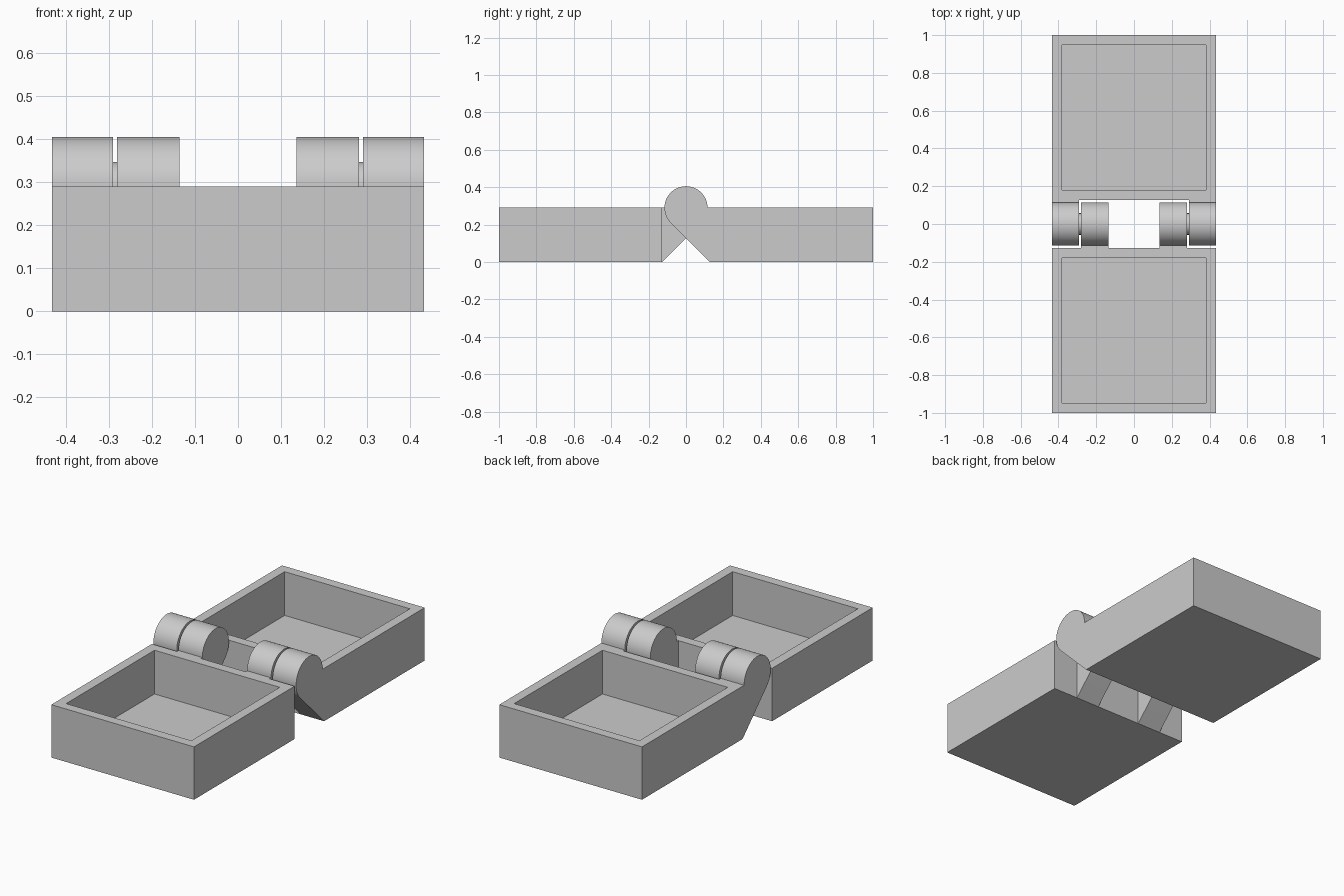
import bpy, bmesh, math

old = bpy.data.objects.get("Cube")
if old:
    bpy.data.objects.remove(old, do_unlink=True)

HALF_W, TRAY_IN, TRAY_OUT = 0.433, 0.128, 1.0
HEIGHT, WALL, FLOOR = 0.29, 0.053, 0.05
RADIUS = 0.115

grey = bpy.data.materials.new("plain grey")
grey.use_nodes = True
colour = (0.6, 0.6, 0.6, 1)
grey.diffuse_color = colour
grey.node_tree.nodes["Principled BSDF"].inputs["Base Color"].default_value = colour


def finish(bm, name):
    bmesh.ops.recalc_face_normals(bm, faces=bm.faces)
    mesh = bpy.data.meshes.new(name)
    bm.to_mesh(mesh)
    bm.free()
    mesh.materials.append(grey)
    mesh.shade_smooth()
    mesh.set_sharp_from_angle(angle=math.radians(30))
    obj = bpy.data.objects.new(name, mesh)
    bpy.context.collection.objects.link(obj)
    return obj


def extrude_profile(name, points, x0, x1):
    """Extrude a (y, z) outline along x."""
    bm = bmesh.new()
    face = bm.faces.new([bm.verts.new((x0, y, z)) for y, z in points])
    out = bmesh.ops.extrude_face_region(bm, geom=[face])
    verts = [g for g in out["geom"] if isinstance(g, bmesh.types.BMVert)]
    bmesh.ops.translate(bm, verts=verts, vec=(x1 - x0, 0, 0))
    return finish(bm, name)


def tray(name, side):
    """Open box with an even wall and a sunken floor."""
    bm = bmesh.new()
    bmesh.ops.create_cube(bm, size=1)
    for v in bm.verts:
        v.co.x *= 2 * HALF_W
        v.co.y = side * (TRAY_IN if v.co.y < 0 else TRAY_OUT)
        v.co.z = HEIGHT if v.co.z > 0 else 0
    bmesh.ops.recalc_face_normals(bm, faces=bm.faces)
    top = max(bm.faces, key=lambda f: f.calc_center_median().z)
    bmesh.ops.inset_region(bm, faces=[top], thickness=WALL, use_even_offset=True)
    out = bmesh.ops.extrude_face_region(bm, geom=[top])
    verts = [g for g in out["geom"] if isinstance(g, bmesh.types.BMVert)]
    if top.is_valid:
        bmesh.ops.delete(bm, geom=[top], context="FACES")
    bmesh.ops.translate(bm, verts=verts, vec=(0, 0, FLOOR - HEIGHT))
    return finish(bm, name)


def knuckle_outline(side):
    """Round barrel with a sloped arm running down to the tray's lower edge."""
    steps = 60
    pts = []
    for i in range(steps + 1):
        a = math.radians(225 * (1 - i / steps))
        pts.append((side * RADIUS * math.cos(a), HEIGHT + RADIUS * math.sin(a)))
    return pts + [(side * TRAY_IN, HEIGHT), (side * TRAY_IN, 0)]


tray("front_tray", -1)
tray("back_tray", 1)

# Hinges: outer knuckles belong to the back tray, inner ones to the front tray
for label, s in (("left", 1), ("right", -1)):
    extrude_profile(label + "_outer_knuckle", knuckle_outline(1), s * 0.291, s * HALF_W)
    extrude_profile(label + "_inner_knuckle", knuckle_outline(-1), s * 0.136, s * 0.281)
    ring = [2 * math.pi * i / 48 for i in range(48)]
    pin = [(0.057 * math.cos(a), HEIGHT + 0.057 * math.sin(a)) for a in ring]
    extrude_profile(label + "_hinge_pin", pin, s * 0.275, s * 0.297)
